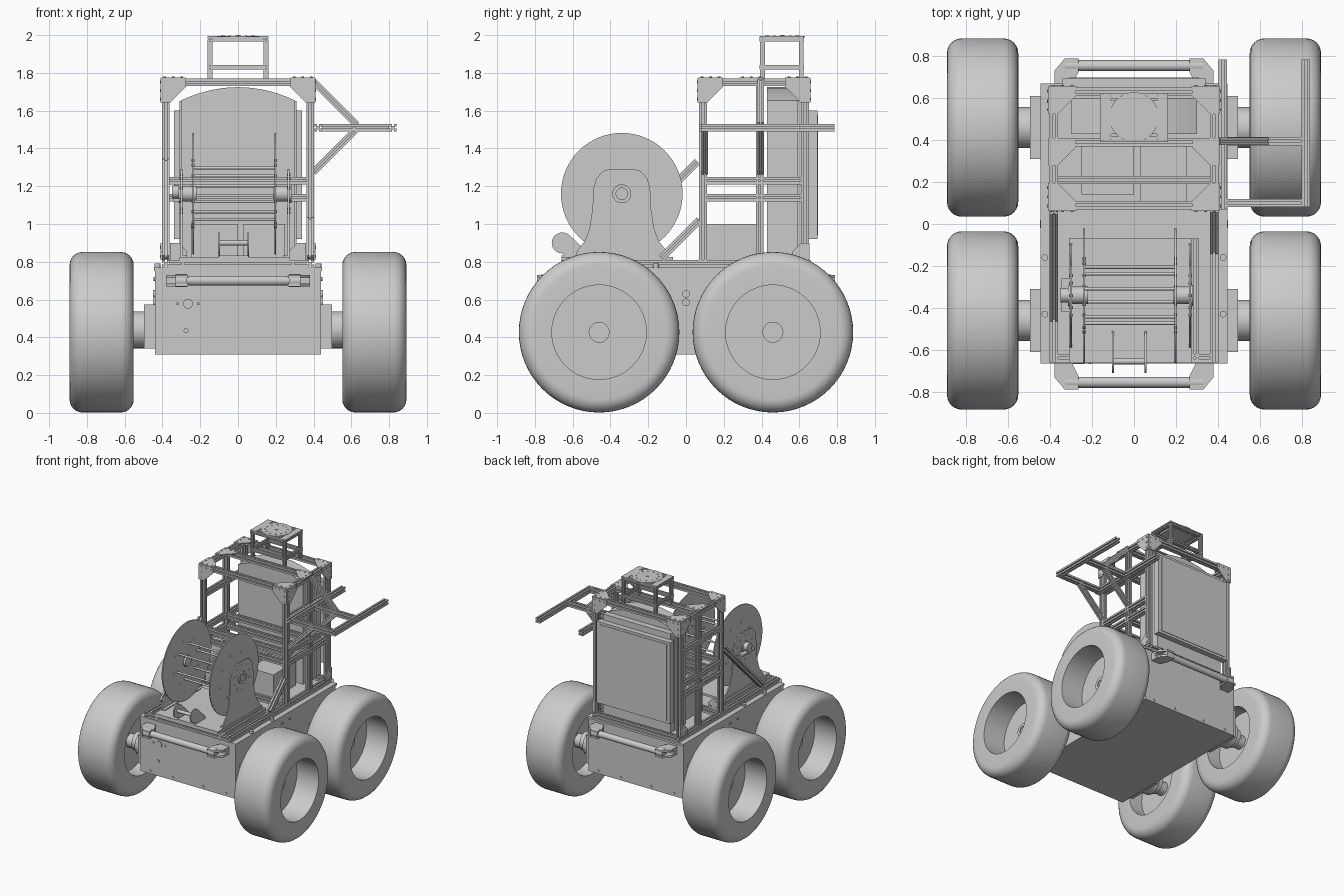
import bpy, bmesh
from math import sin, cos, pi
from mathutils import Vector, Matrix

if "Cube" in bpy.data.objects:
    bpy.data.objects.remove(bpy.data.objects["Cube"])


def finish(bm, name, smooth=False):
    bmesh.ops.recalc_face_normals(bm, faces=bm.faces)
    me = bpy.data.meshes.new(name)
    bm.to_mesh(me)
    bm.free()
    ob = bpy.data.objects.new(name, me)
    bpy.context.collection.objects.link(ob)
    if smooth:
        bpy.ops.object.select_all(action='DESELECT')
        ob.select_set(True)
        bpy.context.view_layer.objects.active = ob
        bpy.ops.object.shade_smooth_by_angle(angle=0.6)
    return ob


def bridge(bm, rings, caps=True, loop=False):
    n = len(rings[0])
    vs = [[bm.verts.new(p) for p in r] for r in rings]
    for a, b in zip(vs, vs[1:] + (vs[:1] if loop else [])):
        for i in range(n):
            bm.faces.new((a[i], a[(i + 1) % n], b[(i + 1) % n], b[i]))
    if caps:
        bm.faces.new(vs[0])
        bm.faces.new(vs[-1])


def prism(name, axis, pts, lo, hi, smooth=False):
    """Extrude a 2D outline along a world axis."""
    place = {'x': lambda u, v, w: (w, u, v), 'y': lambda u, v, w: (u, w, v),
             'z': lambda u, v, w: (u, v, w)}[axis]
    bm = bmesh.new()
    bridge(bm, [[place(u, v, w) for u, v in pts] for w in (lo, hi)])
    return finish(bm, name, smooth)


def box(name, x0, x1, y0, y1, z0, z1):
    return prism(name, 'z', [(x0, y0), (x1, y0), (x1, y1), (x0, y1)], z0, z1)


def disc(name, axis, u, v, r, lo, hi, n=24):
    return prism(name, axis, [(u + r * cos(2 * pi * i / n), v + r * sin(2 * pi * i / n))
                              for i in range(n)], lo, hi, n > 12)


def lathe(name, prof, y, z, n):
    """Spin a closed (x, radius) profile around an x-directed axis."""
    bm = bmesh.new()
    bridge(bm, [[(x, y + r * cos(2 * pi * i / n), z + r * sin(2 * pi * i / n))
                 for x, r in prof] for i in range(n)], caps=False, loop=True)
    return finish(bm, name, True)


def rail(name, p, q, w=0.04):
    """Slotted aluminium extrusion from p to q."""
    p, q = Vector(p), Vector(q)
    d = (q - p).normalized()
    side = Vector((0, 1, 0)) if abs(d.y) < 0.5 else Vector((1, 0, 0))
    up = d.cross(side).normalized()
    h, sec = w / 2, []
    for k in range(4):
        rot = Matrix.Rotation(k * pi / 2, 2)
        sec += [rot @ Vector(c) * h for c in
                ((1, -1), (1, -.25), (.45, -.25), (.45, .25), (1, .25))]
    bm = bmesh.new()
    bridge(bm, [[e + side * s.x + up * s.y for s in sec] for e in (p, q)])
    return finish(bm, name)


def gusset(name, axis, u, v, su, sv, lo, hi, size=0.13):
    """Cut-corner joining plate with bolts; su, sv give the directions of its arms."""
    pts = [(0, 0), (size, 0), (size, .045), (.045, size), (0, size)]
    prism(name, axis, [(u + su * a, v + sv * b) for a, b in pts], lo, hi)
    for a, b in ((.02, .02), (.065, .02), (size - .02, .02), (.02, .065), (.02, size - .02)):
        disc(name + "_bolt", axis, u + su * a, v + sv * b, .007, lo - .004, hi + .004, 8)


# Wheels, axles and gearbox plates
arc = [(.10 + .07 * sin(t * pi / 12), .355 + .07 * cos(t * pi / 12)) for t in range(7)]
wheel = ([(-a, r) for a, r in reversed(arc)] + arc +
         [(.17, .25), (-.03, .25), (-.03, .055), (.0, .055), (.0, .03),
          (-.09, .03), (-.09, .055), (-.05, .055), (-.05, .25), (-.17, .25)])
for s in (-1, 1):
    for y in (-.46, .46):
        lathe("wheel", [(s * (.722 + a), r) for a, r in wheel], y, .427, 64)
        disc("axle_tip", 'x', y, .427, .036, s * .60, s * .715)
        disc("axle_stub", 'x', y, .427, .055, s * .56, s * .67)
        disc("axle_housing", 'x', y, .44, .098, s * .48, s * .565, 32)
        disc("axle_collar", 'x', y, .44, .075, s * .56, s * .61, 32)
        box("axle_plate", *sorted((s * .43, s * .497)), y - .15, y + .15, .34, .575)

# Chassis box with lid, bolts and connectors
box("chassis", -.44, .44, -.66, .66, .31, .765)
box("chassis_lid", -.445, .445, -.665, .67, .752, .77)
for s in (-1, 1):
    for x in (-.35, -.14, .14, .35):
        disc("chassis_bolt", 'y', x, .335, .01, s * .655, s * .666, 10)
    for y in (-.05, .05):
        disc("side_bolt", 'x', y, .71, .011, s * .435, s * .447, 10)
    for z in (.585, .63):
        disc("side_connector", 'x', 0, z, .02, s * .435, s * .449)
for x, z, r in ((-.265, .578, .026), (-.275, .435, .013), (-.32, .578, .008), (-.21, .578, .008)):
    disc("front_connector", 'y', x, z, r, -.668, -.65, 16)

# Bumpers
for s in (-1, 1):
    disc("bumper_bar", 'x', s * .755, .70, .026, -.30, .30)
    for t in (-1, 1):
        for z in (.668, .715):
            prism("bumper_bracket", 'z', [(t * x, s * y) for x, y in
                  ((.38, .655), (.38, .73), (.33, .79), (.265, .79), (.265, .725), (.30, .655))],
                  z, z + .016)
        disc("bumper_clamp", 'x', s * .755, .70, .034, t * .27, t * .33)
        box("bumper_foot", *sorted((t * .30, t * .38)), *sorted((s * .655, s * .70)), .668, .731)

# Deck frame and reel deck
X, YS = .382, (.09, .39, .63)
for s in (-1, 1):
    rail("deck_side_rail", (s * X, -.66, .79), (s * X, .66, .79))
    rail("deck_inner_rail", (s * .29, -.66, .79), (s * .29, -.07, .79))
    for y in (-.55, -.1):
        disc("deck_bolt", 'z', s * .425, y * .6 - .1, .016, .76, .79, 12)
for y in (-.64, .09, .64):
    rail("deck_cross_rail", (-.362, y, .79), (.362, y, .79))
box("reel_deck", -.31, .275, -.66, -.07, .808, .825)

# Tower: posts, top frame and shelf frame
for s in (-1, 1):
    for y in YS:
        rail("tower_post", (s * X, y, .81), (s * X, y, 1.73))
    rail("top_side_rail", (s * X, .07, 1.75), (s * X, .65, 1.75))
    for z in (1.14, 1.23):
        rail("shelf_side_rail", (s * X, .11, z), (s * X, .61, z))
    rail("upper_side_rail", (s * X, .11, 1.51), (s * X, .61, 1.51))
    o = s * (X + .02)
    # corner plates on top, sides, front and back
    for y, d in ((.065, 1), (.41, -1), (.655, -1)):
        gusset("top_gusset", 'z', s * .408, y, -s, d, 1.768, 1.776)
    for y, d in ((.065, 1), (.655, -1)):
        gusset("side_gusset", 'x', y, 1.772, d, -1, min(o, o + s * .008), max(o, o + s * .008))
        gusset("face_gusset", 'y', s * .405, 1.772, -s, -1, y - .004, y + .004)
    gusset("base_gusset", 'y', s * .36, .81, -s, 1, .085, .095, .09)
    gusset("base_side_gusset", 'x', .655, .81, -1, 1, min(o, o + s * .008), max(o, o + s * .008), .09)
for y in YS:
    rail("top_cross_rail", (-.362, y, 1.75), (.362, y, 1.75))
for y in YS[:2]:
    for z in (1.14, 1.23):
        rail("shelf_cross_rail", (-.362, y, z), (.362, y, z))
rail("shelf_middle_rail", (-.362, .21, 1.14), (.362, .21, 1.14))
rail("long_brace", (-X, -.45, .82), (-X, .06, 1.33))
rail("short_brace", (X, -.13, .82), (X, .07, 1.02))

# Rear cabinet with arched top, rear panel and battery boxes
arch = [(.3 * cos(t * pi / 12), 1.655 + .07 * sin(t * pi / 12)) for t in range(13)]
arch = [(x, 1.655 + .07 * (1 - (x / .3) ** 2)) for x, z in arch]
prism("cabinet", 'y', [(-.3, .81), (.3, .81)] + arch, .43, .60)
box("cabinet_rear", -.31, .31, .59, .65, .82, 1.65)
box("rear_panel", -.34, .34, .645, .695, .92, 1.60)
box("rear_panel_face", -.31, .31, .69, .699, .94, 1.58)
box("battery_left", -.25, 0, .14, .41, .80, 1.0)
box("battery_right", .03, .25, .11, .41, .80, 1.0)

# Side arm
rail("arm_outer_rail", (.82, .08, 1.51), (.82, .785, 1.51))
rail("arm_inner_rail", (.424, .07, 1.51), (.424, .785, 1.51))
for y in (.10, .395):
    rail("arm_cross_rail", (.444, y, 1.51), (.80, y, 1.51))
    rail("arm_lower_strut", (.40, y, 1.275), (.63, y, 1.505), .035)
rail("arm_upper_strut", (.40, .395, 1.755), (.63, .395, 1.525), .035)

# Sensor mast
for s in (-1, 1):
    x = s * .148
    for y in (.405, .61):
        rail("mast_post", (x, y, 1.765), (x, y, 1.97), .026)
    for z in (1.83, 1.98):
        rail("mast_side_rail", (x, .39, z), (x, .625, z), .026)
        y = .508 + s * .103
        rail("mast_cross_rail", (-.135, y, z), (.135, y, z), .026)
    box("mast_strip", *sorted((s * .11, s * .16)), .395, .62, 1.984, 1.994)
box("mast_plate", -.11, .11, .43, .59, 1.97, 1.988)
disc("mast_disc", 'z', 0, .51, .118, 1.985, 1.996, 48)
disc("mast_hub", 'z', 0, .51, .012, 1.99, 2.0, 12)
for i in range(12):
    a = i * pi / 6
    disc("mast_bolt", 'z', .085 * cos(a), .51 + .085 * sin(a), .006, 1.99, 1.999, 8)

# Cable reel: flanges, tie rods, bolts and support plates
RY, RZ = -.34, 1.16
for x in (-.238, .198):
    lathe("reel_flange", [(x - .004, .045), (x - .004, .322), (x + .004, .322), (x + .004, .045)],
          RY, RZ, 64)
    for i in range(8):
        a = (i + .3) * pi / 4
        disc("flange_bolt", 'x', RY + .18 * cos(a), RZ + .18 * sin(a), .008, x - .008, x + .008, 8)
for i in range(6):
    a = i * pi / 3 + .3
    disc("reel_rod", 'x', RY + .14 * cos(a), RZ + .14 * sin(a), .008, -.24, .20, 12)
half = [(.25, .82), (.235, .86), (.195, .91), (.17, .98), (.155, 1.08), (.15, 1.19),
        (.135, 1.24), (.10, 1.28), (.06, 1.292)]
support = [(RY + a, z) for a, z in half] + [(RY - a, z) for a, z in reversed(half)]
for x, s in ((-.30, -1), (.268, 1)):
    prism("reel_support", 'x', support, x - .005, x + .005)
    disc("reel_shaft", 'x', RY, RZ, .042, x, x - s * .08)
    lathe("reel_bearing", [(x, .03), (x, .05), (x + s * .014, .05), (x + s * .014, .03)], RY, RZ, 32)
    for i in range(10):
        a = (i + .5) * pi / 5
        disc("support_bolt", 'x', RY + .1 * cos(a), RZ + .1 * sin(a), .007, x - .009, x + .009, 8)
    box("support_foot", *sorted((x, x - s * .03)), RY - .24, RY + .24, .82, .832)
disc("reel_motor", 'x', RY, RZ + .01, .035, -.35, -.30)
box("motor_bracket", -.345, -.30, RY - .08, RY + .08, 1.12, 1.135)

# Cable guide at the front of the deck
for x in (-.10, .055):
    prism("guide_cheek", 'x', [(-.51, .825), (-.52, .85)] +
          [(-.655 + .056 * cos(a * pi / 8), .90 + .056 * sin(a * pi / 8)) for a in range(2, 13)] +
          [(-.63, .825)], x - .004, x + .004)
box("guide_base", -.10, .055, -.66, -.51, .82, .832)
disc("guide_roller", 'x', -.655, .90, .014, -.10, .055, 16)
